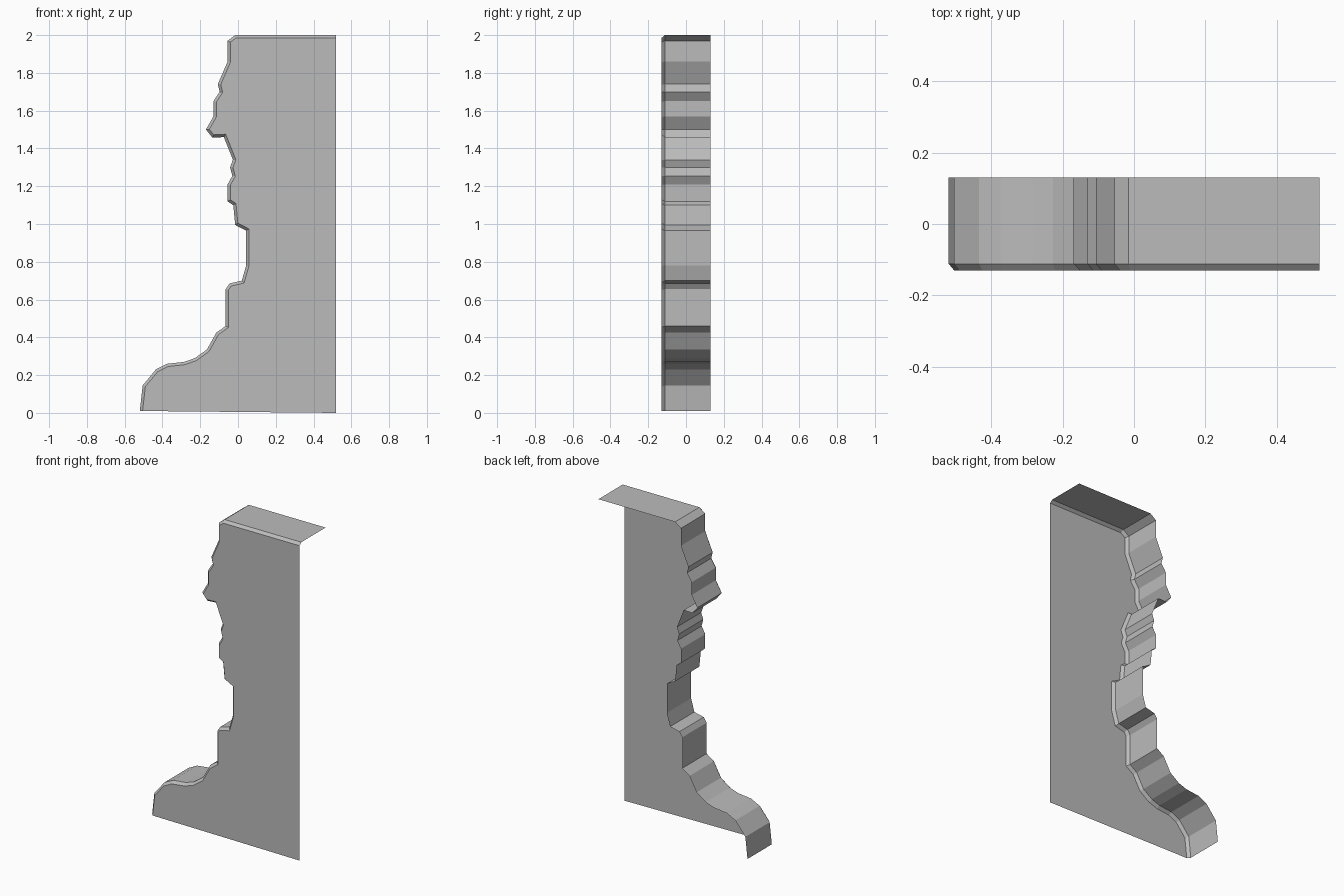
import bpy
import bmesh
from mathutils import Vector

cube = bpy.data.objects.get("Cube")
if cube:
    bpy.data.objects.remove(cube, do_unlink=True)

BEVEL = 0.015                              # width of the front chamfer
FRONT, SHOULDER, BACK = -0.13, -0.112, 0.13

# Moulding outline, from the foot up to the top edge (x, z)
profile = [Vector(p) for p in (
    (-.52, .01), (-.505, .145), (-.435, .23), (-.375, .26), (-.285, .27),
    (-.228, .29), (-.165, .335), (-.115, .425), (-.065, .46), (-.065, .655),
    (-.045, .685), (.02, .70), (.043, .78), (.043, .965), (-.015, .995),
    (-.025, 1.10), (-.055, 1.12), (-.055, 1.21), (-.03, 1.255), (-.042, 1.30),
    (-.027, 1.34), (-.075, 1.46), (-.135, 1.457), (-.17, 1.50), (-.13, 1.57),
    (-.13, 1.65), (-.097, 1.70), (-.107, 1.74), (-.055, 1.86), (-.055, 1.97),
    (-.015, 2.0), (.52, 2.0))]


def inset(points, width):
    """Offset an open outline to its right-hand side with mitred corners."""
    result = []
    for i, p in enumerate(points):
        before = points[max(i - 1, 0)]
        after = points[min(i + 1, len(points) - 1)]
        normals = [Vector((d.y, -d.x)).normalized()
                   for d in (p - before, after - p) if d.length > 0]
        mitre = sum(normals, Vector((0, 0))).normalized()
        result.append(p + mitre * width / max(mitre.dot(normals[0]), 0.5))
    return result


inner = inset(profile, BEVEL)
inner[0].y = profile[0].y

bm = bmesh.new()


def row(points, y):
    return [bm.verts.new((p.x, y, p.y)) for p in points]


# Front panel, chamfer and moulded edge; the back, side and base stay open
face_edge = row(inner, FRONT)
shoulder = row(profile, SHOULDER)
back_edge = row(profile, BACK)
base_corner = bm.verts.new((profile[-1].x, FRONT, 0))
panel = bm.faces.new(face_edge + [base_corner])
for a, b in ((face_edge, shoulder), (shoulder, back_edge)):
    for i in range(len(a) - 1):
        bm.faces.new((a[i], b[i], b[i + 1], a[i + 1]))
bmesh.ops.recalc_face_normals(bm, faces=bm.faces)
if panel.normal.y > 0:
    bmesh.ops.reverse_faces(bm, faces=bm.faces)

mesh = bpy.data.meshes.new("moulded_bracket")
bm.to_mesh(mesh)
bm.free()
bracket = bpy.data.objects.new("moulded_bracket", mesh)
bpy.context.collection.objects.link(bracket)

# Plain grey finish
grey = bpy.data.materials.new("plain_grey")
grey.use_nodes = True
colour = (0.5, 0.5, 0.5, 1)
grey.diffuse_color = colour
grey.node_tree.nodes["Principled BSDF"].inputs["Base Color"].default_value = colour
mesh.materials.append(grey)
